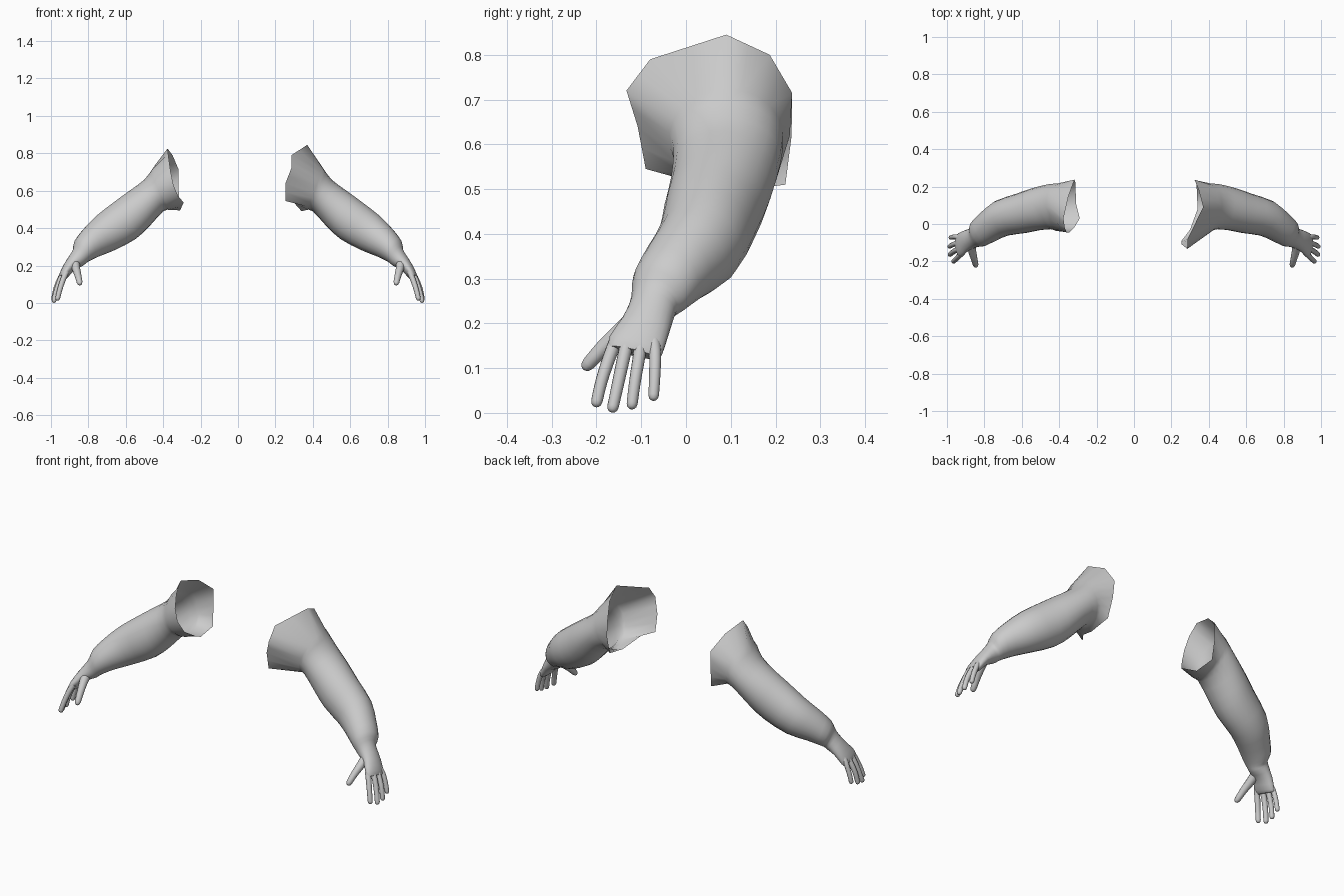
import bpy, bmesh, math
from mathutils import Vector

if "Cube" in bpy.data.objects:
    bpy.data.objects.remove(bpy.data.objects["Cube"])

N = 22  # points around the arm

skin = bpy.data.materials.new("plain grey")
skin.diffuse_color = (0.6, 0.6, 0.6, 1)
skin.use_nodes = True
skin.node_tree.nodes["Principled BSDF"].inputs["Base Color"].default_value = skin.diffuse_color

# Arm sections: upper x, z / lower x, z / centre y / half width
SECTIONS = [
    (.452, .725, .365, .497, .090, .128),
    (.500, .660, .400, .490, .092, .121),
    (.580, .600, .475, .408, .078, .114),
    (.655, .545, .550, .340, .057, .108),
    (.757, .466, .660, .282, .030, .098),
    (.820, .400, .745, .248, -.018, .084),
    (.866, .340, .798, .222, -.054, .073),
    (.876, .300, .818, .208, -.068, .058),
    (.890, .270, .833, .196, -.075, .053),
    (.926, .215, .874, .176, -.090, .056),
    (.952, .163, .908, .138, -.112, .063),
    (.956, .142, .925, .127, -.117, .058),
]

# Shoulder openings, from the top round by the back
OPEN_RIGHT = [(.37, .09, .845), (.345, .187, .80), (.323, .237, .715), (.33, .232, .62),
              (.335, .20, .515), (.34, .08, .49), (.30, -.03, .535), (.254, -.09, .545),
              (.254, -.108, .64), (.285, -.133, .72), (.286, -.08, .79)]
OPEN_LEFT = [(.377, .03, .826), (.35, .15, .79), (.318, .237, .714), (.318, .236, .62),
             (.313, .222, .51), (.31, .11, .495), (.29, .03, .537), (.32, -.02, .57),
             (.345, -.045, .63), (.36, -.045, .70), (.37, -.02, .77)]

# Digits: paths from knuckle to tip, with base and tip radius
DIGITS = {
    "index_finger": ([(.918, -.155, .165), (.935, -.171, .125), (.953, -.189, .07), (.967, -.202, .013)], .0155, .0125),
    "middle_finger": ([(.927, -.130, .165), (.950, -.139, .125), (.972, -.153, .06), (.986, -.166, .001)], .0155, .0125),
    "ring_finger": ([(.930, -.100, .165), (.954, -.105, .125), (.976, -.114, .07), (.988, -.122, .008)], .015, .012),
    "little_finger": ([(.926, -.074, .170), (.950, -.069, .135), (.970, -.070, .08), (.982, -.073, .027)], .0145, .0115),
    "thumb": ([(.872, -.105, .215), (.866, -.140, .185), (.855, -.185, .145), (.844, -.229, .097)], .026, .014),
}


def catmull(a, b, c, d, t):
    return 0.5 * (2 * b + (c - a) * t + (2 * a - 5 * b + 4 * c - d) * t * t
                  + (3 * b - a - 3 * c + d) * t ** 3)


def refine(rings, steps):
    """Insert smooth in-between rings."""
    out = []
    last = len(rings) - 1
    for i in range(last):
        four = [rings[max(0, min(last, i + k))] for k in (-1, 0, 1, 2)]
        for s in range(steps):
            out.append([catmull(*p, s / steps) for p in zip(*four)])
    return out + [rings[-1]]


def loft(name, rings, side, cap_start=False):
    """Skin closed rings into a tube with a capped far end."""
    bm = bmesh.new()
    rows = [[bm.verts.new((p.x * side, p.y, p.z)) for p in r] for r in rings]
    n = len(rows[0])
    for a, b in zip(rows, rows[1:]):
        for i in range(n):
            j = (i + 1) % n
            quad = (a[i], a[j], b[j], b[i])
            bm.faces.new(quad if side < 0 else quad[::-1])
    end = rows[-1]
    bm.faces.new(end if side < 0 else end[::-1])
    if cap_start:
        bm.faces.new(rows[0][::-1] if side < 0 else rows[0])
    # make the outside face outwards, judged at the middle of the tube
    bm.normal_update()
    mid = rows[len(rows) // 2]
    centre = sum((v.co for v in mid), Vector()) / n
    if sum(v.normal.dot(v.co - centre) for v in mid) < 0:
        bmesh.ops.reverse_faces(bm, faces=bm.faces[:])
    mesh = bpy.data.meshes.new(name)
    bm.to_mesh(mesh)
    bm.free()
    mesh.materials.append(skin)
    ob = bpy.data.objects.new(name, mesh)
    bpy.context.collection.objects.link(ob)
    bpy.ops.object.select_all(action='DESELECT')
    ob.select_set(True)
    bpy.context.view_layer.objects.active = ob
    bpy.ops.object.shade_smooth_by_angle(angle=math.radians(60))
    return ob


def arm_rings(opening):
    pts = [Vector(p) for p in opening]
    first = []
    for a, b in zip(pts, pts[1:] + pts[:1]):
        first += [a, (a + b) / 2]
    centres = [Vector(((u + l) / 2, y, (v + m) / 2)) for u, v, l, m, y, w in SECTIONS]
    rings = [first]
    for i, (u, v, l, m, y, w) in enumerate(SECTIONS):
        up = Vector(((u - l) / 2, 0, (v - m) / 2))
        along = centres[min(i + 1, len(centres) - 1)] - centres[max(i - 1, 0)]
        back = up.cross(along).normalized()
        if back.y < 0:
            back = -back
        ring = []
        for k in range(N):
            t = math.tau * k / N
            ring.append(centres[i] + up * math.cos(t) + back * w * math.sin(t))
        rings.append(ring)
    return rings[:1] + refine(rings[1:], 2)


def digit_rings(path, r0, r1, n=12):
    pts = [[Vector(p)] for p in path]
    line = [p[0] for p in refine(pts, 3)]
    tip_dir = (line[-1] - line[-2]).normalized()
    tip = line[-1]
    count = len(line) - 1
    stations = [(p, r0 + (r1 - r0) * i / count) for i, p in enumerate(line[:-1])]
    # rounded fingertip
    for a in (0, 30, 55, 78):
        t = math.radians(a)
        stations.append((tip - tip_dir * r1 * (1 - math.sin(t)), r1 * math.cos(t)))
    rings = []
    for i, (c, r) in enumerate(stations):
        d = stations[min(i + 1, len(stations) - 1)][0] - stations[max(i - 1, 0)][0]
        x = Vector((0, 1, 0)).cross(d).normalized()
        y = d.cross(x).normalized()
        rings.append([c + (x * math.cos(math.tau * k / n) + y * math.sin(math.tau * k / n)) * r
                      for k in range(n)])
    return rings


for label, side, opening in (("right", 1, OPEN_RIGHT), ("left", -1, OPEN_LEFT)):
    loft(label + "_arm", arm_rings(opening), side)
    for name, (path, r0, r1) in DIGITS.items():
        loft(label + "_" + name, digit_rings(path, r0, r1), side, True)
